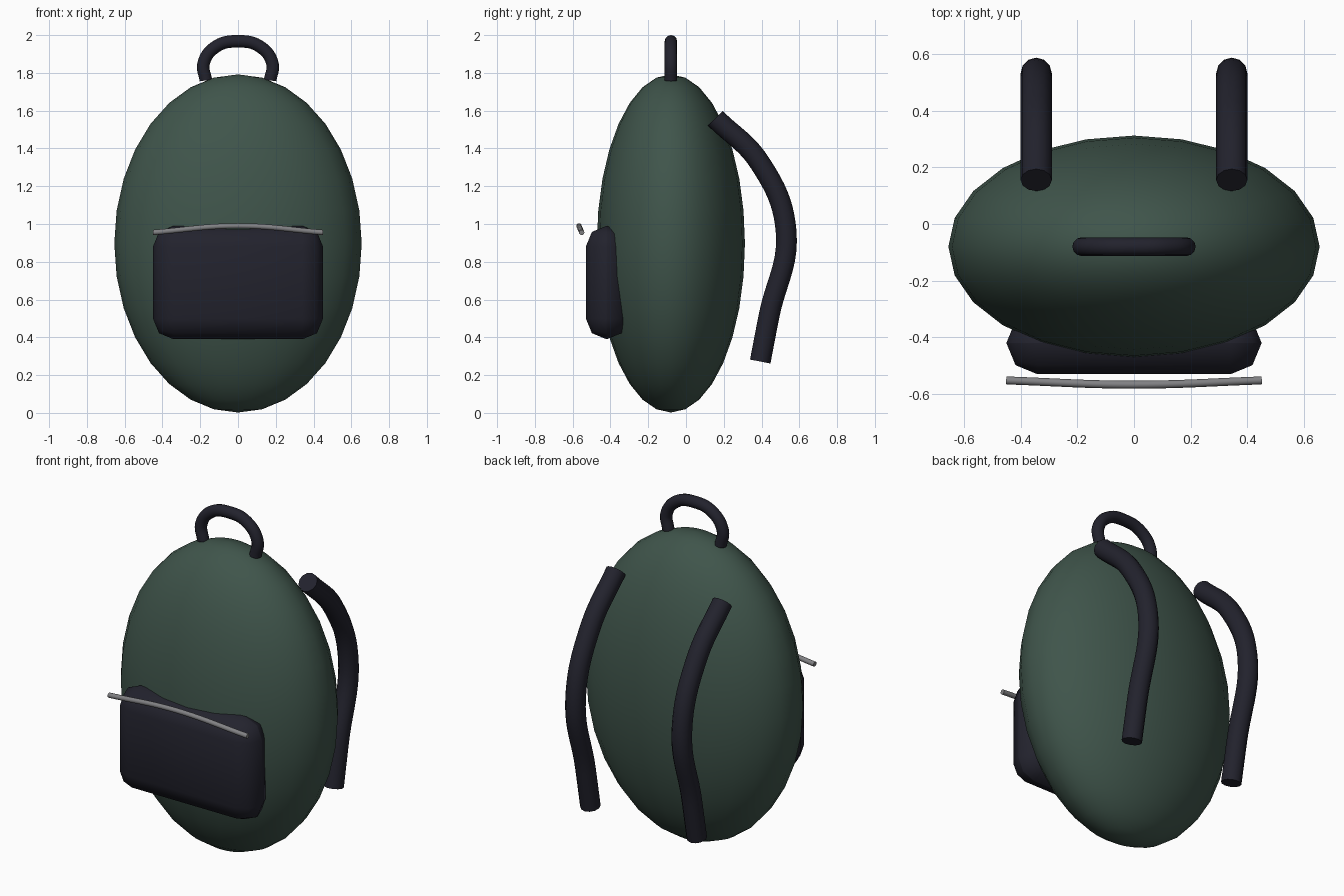
import bpy

if "Cube" in bpy.data.objects:
    bpy.data.objects.remove(bpy.data.objects["Cube"], do_unlink=True)


def material(name, rgb):
    mat = bpy.data.materials.new(name)
    mat.use_nodes = True
    mat.diffuse_color = (*rgb, 1)
    mat.node_tree.nodes["Principled BSDF"].inputs["Base Color"].default_value = (*rgb, 1)
    return mat


green = material("forest green fabric", (0.05, 0.09, 0.07))
navy = material("dark navy webbing", (0.016, 0.016, 0.026))
metal = material("grey metal", (0.22, 0.22, 0.23))


def tube(name, points, radius, mat):
    """Round tube with capped ends swept along a smooth path."""
    curve = bpy.data.curves.new(name, "CURVE")
    curve.dimensions = "3D"
    curve.bevel_depth = radius
    curve.bevel_resolution = 4
    curve.resolution_u = 10
    curve.use_fill_caps = True
    spline = curve.splines.new("BEZIER")
    spline.bezier_points.add(len(points) - 1)
    for bp, co in zip(spline.bezier_points, points):
        bp.co = co
        bp.handle_left_type = bp.handle_right_type = "AUTO"
    obj = bpy.data.objects.new(name, curve)
    bpy.context.collection.objects.link(obj)
    bpy.ops.object.select_all(action="DESELECT")
    obj.select_set(True)
    bpy.context.view_layer.objects.active = obj
    bpy.ops.object.convert(target="MESH")
    obj = bpy.context.object
    obj.name = name
    obj.data.materials.clear()
    obj.data.materials.append(mat)
    bpy.ops.object.shade_smooth_by_angle(angle=0.8)
    return obj


# Main bag: a flattened egg
bpy.ops.mesh.primitive_uv_sphere_add(segments=24, ring_count=16, radius=1,
                                     location=(0, -0.08, 0.897))
body = bpy.context.object
body.name = "bag_body"
body.scale = (0.655, 0.392, 0.895)
body.data.materials.append(green)
bpy.ops.object.shade_smooth()

# Front pocket: a box with fully rounded rims
bpy.ops.mesh.primitive_cube_add(size=1, location=(0, -0.42, 0.69))
pocket = bpy.context.object
pocket.name = "front_pocket"
pocket.scale = (0.9, 0.22, 0.6)
bpy.ops.object.transform_apply(location=False, rotation=False, scale=True)
bevel = pocket.modifiers.new("rounded rim", "BEVEL")
bevel.width = 0.109
bevel.segments = 2
pocket.data.materials.append(navy)
bpy.ops.object.shade_smooth()

# Zip across the top of the pocket
tube("pocket_zip", [(-0.45, -0.552, 0.955), (0, -0.567, 0.99), (0.45, -0.552, 0.955)],
     0.014, metal)

# Carrying loop on top
half = [(0.17, 1.76), (0.182, 1.85), (0.115, 1.94)]
loop = [(-x, -0.08, z) for x, z in half] + [(0, -0.08, 1.967)]
loop += [(x, -0.08, z) for x, z in reversed(half)]
tube("top_handle", loop, 0.033, navy)

# Shoulder straps
path = [(0.155, 1.56), (0.39, 1.325), (0.53, 0.96), (0.44, 0.515), (0.393, 0.272)]
for side, x in (("left", 0.345), ("right", -0.345)):
    tube(side + "_shoulder_strap", [(x, y, z) for y, z in path], 0.055, navy)
